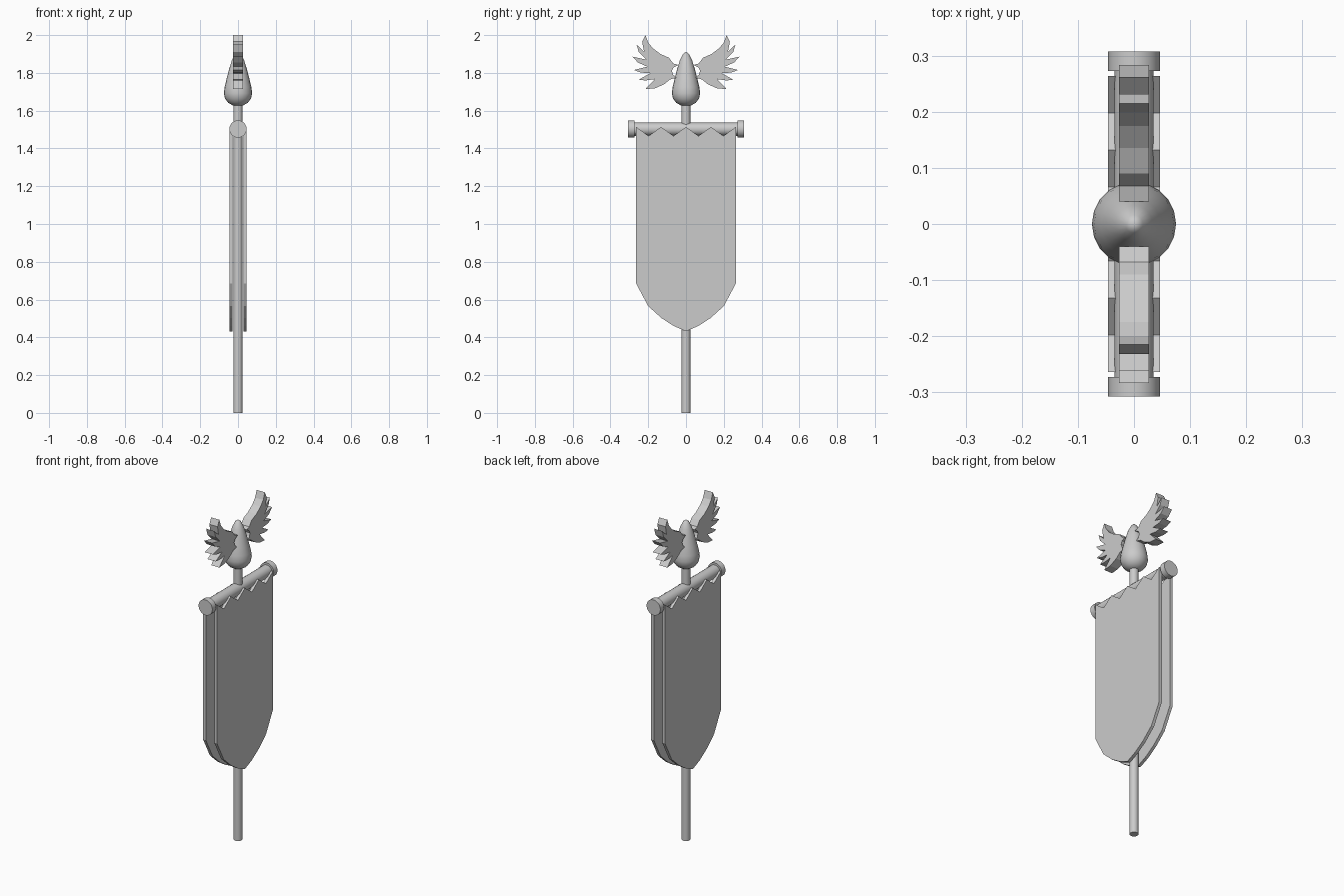
import bpy, bmesh, math
from mathutils import Matrix

cube = bpy.data.objects.get("Cube")
if cube:
    bpy.data.objects.remove(cube)

grey = bpy.data.materials.new("plain grey")
grey.use_nodes = True
COLOUR = (0.6, 0.6, 0.6, 1)
grey.diffuse_color = COLOUR
grey.node_tree.nodes["Principled BSDF"].inputs["Base Color"].default_value = COLOUR


def finish(name, bm, smooth=False):
    bmesh.ops.recalc_face_normals(bm, faces=bm.faces)
    mesh = bpy.data.meshes.new(name)
    bm.to_mesh(mesh)
    bm.free()
    mesh.materials.append(grey)
    obj = bpy.data.objects.new(name, mesh)
    bpy.context.collection.objects.link(obj)
    if smooth:
        bpy.ops.object.select_all(action='DESELECT')
        obj.select_set(True)
        bpy.context.view_layer.objects.active = obj
        bpy.ops.object.shade_smooth_by_angle(angle=math.radians(40))
    return obj


def rod(name, radius, length, centre, along_y=False, sides=20):
    bm = bmesh.new()
    turn = Matrix.Rotation(math.pi / 2, 4, 'X') if along_y else Matrix()
    bmesh.ops.create_cone(bm, cap_ends=True, segments=sides, radius1=radius, radius2=radius,
                          depth=length, matrix=Matrix.Translation(centre) @ turn)
    return finish(name, bm, True)


def slab(name, outline, x0, x1):
    """Extrude a (y, z) outline from x0 to x1."""
    bm = bmesh.new()
    face = bm.faces.new([bm.verts.new((x0, y, z)) for y, z in outline])
    side = bmesh.ops.extrude_face_region(bm, geom=[face])
    verts = [v for v in side["geom"] if isinstance(v, bmesh.types.BMVert)]
    bmesh.ops.translate(bm, verts=verts, vec=(x1 - x0, 0, 0))
    return finish(name, bm)


# Pole and crossbar with end caps
rod("pole", 0.024, 1.65, (0, 0, 0.825), sides=16)
rod("crossbar", 0.035, 0.56, (0, 0, 1.502), True)
for side, s in (("left", 1), ("right", -1)):
    rod("crossbar_cap_" + side, 0.046, 0.035, (0, s * 0.29, 1.503), True)

# Twin banners: zigzag top edge and pointed bottom
half = 0.264
top = [(half - i * half / 4, 1.514 if i % 2 == 0 else 1.466) for i in range(9)]
curve = [(half, 0.685), (0.2, 0.565), (0.13, 0.502), (0.065, 0.46)]
bottom = [(-y, z) for y, z in curve] + [(0, 0.432)] + curve[::-1]
for side, s in (("left", 1), ("right", -1)):
    slab("banner_" + side, top + bottom, s * 0.028, s * 0.046)

# Teardrop finial, lathed around the pole
profile = [(0, 1.625), (0.028, 1.628), (0.052, 1.642), (0.069, 1.665), (0.075, 1.692), (0.071, 1.725),
           (0.06, 1.77), (0.047, 1.82), (0.033, 1.865), (0.016, 1.9), (0, 1.912)]
bm = bmesh.new()
ring = [bm.verts.new((r, 0, z)) for r, z in profile]
edges = [bm.edges.new(pair) for pair in zip(ring, ring[1:])]
bmesh.ops.spin(bm, geom=ring + edges, axis=(0, 0, 1), cent=(0, 0, 0), angle=math.tau, steps=20)
bmesh.ops.remove_doubles(bm, verts=bm.verts, dist=0.0005)
finish("finial", bm, True)

# Feathered wings
wing = [(0.04, 1.842), (0.068, 1.85), (0.09, 1.88), (0.135, 1.9), (0.175, 1.93), (0.2, 1.96), (0.215, 2.0),
        (0.232, 1.965), (0.222, 1.912), (0.262, 1.95), (0.25, 1.91), (0.21, 1.87),
        (0.283, 1.886), (0.255, 1.855), (0.205, 1.833), (0.276, 1.815), (0.24, 1.802), (0.19, 1.798),
        (0.25, 1.764), (0.215, 1.76), (0.165, 1.767), (0.215, 1.714), (0.165, 1.718),
        (0.115, 1.74), (0.085, 1.765), (0.05, 1.775), (0.068, 1.79), (0.075, 1.81), (0.066, 1.828)]
for side, s in (("back", 1), ("front", -1)):
    slab("wing_" + side, [(s * y, z) for y, z in wing], -0.027, 0.027)
